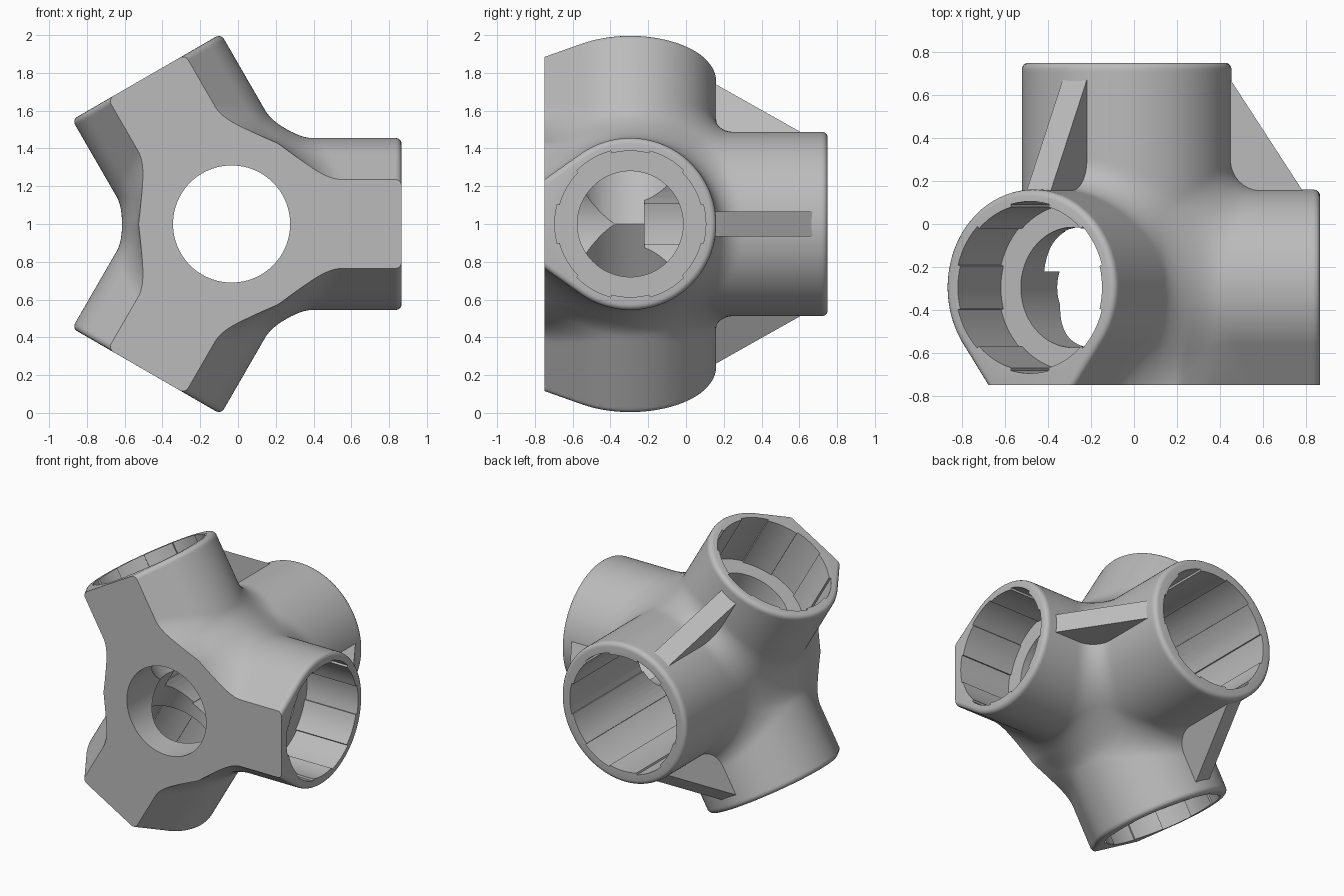
import bpy, bmesh
from math import cos, sin, pi, hypot, atan2, sqrt, radians
from mathutils import Matrix, Vector

if "Cube" in bpy.data.objects:
    bpy.data.objects.remove(bpy.data.objects["Cube"])

HUB = Vector((-0.034, -0.295, 1.0))
ARM_R, ARM_LEN = 0.455, 0.90
BACK_R, BACK_LEN = 0.4875, 1.045
FRONT = -0.75
SLOPE = radians(54.7)      # where the round arm turns into its sloped front
BLEND, ROUND = 0.14, 0.03
Y = Vector((0, 1, 0))
ARMS = [Vector((cos(a), 0, sin(a))) for a in (0, 2 * pi / 3, 4 * pi / 3)]


def frame(x, z):
    """Matrix at the hub with the given local x and z axes."""
    m = Matrix((x, z.cross(x), z)).transposed().to_4x4()
    m.translation = HUB
    return m


ARM_FRAMES = [frame(-Y, d) for d in ARMS]
BACK_FRAME = frame(Vector((1, 0, 0)), Y)


def prism(name, pts, z0, z1, matrix):
    bm = bmesh.new()
    low = [bm.verts.new((x, y, z0)) for x, y in pts]
    high = [bm.verts.new((x, y, z1)) for x, y in pts]
    n = len(pts)
    bm.faces.new(low[::-1])
    bm.faces.new(high)
    for i in range(n):
        j = (i + 1) % n
        bm.faces.new((low[i], low[j], high[j], high[i]))
    bmesh.ops.recalc_face_normals(bm, faces=bm.faces[:])
    bm.transform(matrix)
    me = bpy.data.meshes.new(name)
    bm.to_mesh(me)
    bm.free()
    ob = bpy.data.objects.new(name, me)
    bpy.context.collection.objects.link(ob)
    return ob


def circle(r, n=96):
    return [(r * cos(2 * pi * i / n), r * sin(2 * pi * i / n)) for i in range(n)]


def teardrop(r, n=64):
    arc = [SLOPE + (2 * pi - 2 * SLOPE) * i / n for i in range(n + 1)]
    return [(r * cos(a), r * sin(a)) for a in arc] + [(r / cos(SLOPE), 0)]


def ribbed(r, sectors=12, sub=6):
    """Circle whose alternate sectors are raised as shallow grip pads."""
    pts = []
    for s in range(sectors):
        rr = r - 0.013 * (s % 2)
        for k in range(sub + 1):
            a = 2 * pi / sectors * (s - 0.5 + k / sub)
            pts.append((rr * cos(a), rr * sin(a)))
    return pts


def apply(ob, kind, **settings):
    mod = ob.modifiers.new(kind.title(), kind)
    for key, value in settings.items():
        setattr(mod, key, value)
    bpy.ops.object.select_all(action='DESELECT')
    bpy.context.view_layer.objects.active = ob
    ob.select_set(True)
    bpy.ops.object.modifier_apply(modifier=mod.name)


def combine(ob, other, operation):
    apply(ob, 'BOOLEAN', operation=operation, solver='EXACT', object=other)
    bpy.data.objects.remove(other)


def field(p):
    """Rounded union of the three arms and the back tube; zero on the skin."""
    q = p - HUB
    ds = [hypot(q.x, q.z) - BACK_R]
    for d in ARMS:
        t = q.x * d.x + q.z * d.z
        w = abs(q.z * d.x - q.x * d.z)
        u = -q.y
        if atan2(w, u) < SLOPE:
            r = u * cos(SLOPE) + w * sin(SLOPE)
        else:
            r = hypot(u, w)
        ds.append((hypot(r, t) if t < 0 else r) - ARM_R)
    total = sum(max(BLEND - v, 0) ** 2 for v in ds)
    return max(BLEND, min(ds)) - sqrt(total)


def cut(bm, point, normal):
    """Trim the body by a plane and close it with one flat face."""
    bmesh.ops.bisect_plane(bm, geom=bm.verts[:] + bm.edges[:] + bm.faces[:], dist=1e-5,
                           plane_co=point, plane_no=normal, clear_outer=True)
    rim = list({v for e in bm.edges if e.is_boundary for v in e.verts})
    bmesh.ops.remove_doubles(bm, verts=rim, dist=0.002)
    edges = [e for e in bm.edges if e.is_boundary]
    return bmesh.ops.edgeloop_fill(bm, edges=edges)["faces"][0]


def rounded_end(bm, d, length, radius, steps=4):
    cap = cut(bm, HUB + d * (length - ROUND), d)
    base = [(v.co - HUB) - d * (v.co - HUB).dot(d) for v in cap.verts]
    for i in range(1, steps + 1):
        a = pi / 2 * i / steps
        cap = bmesh.ops.extrude_discrete_faces(bm, faces=[cap])["faces"][0]
        scale = 1 - ROUND * (1 - cos(a)) / radius
        level = d * (length - ROUND + ROUND * sin(a))
        for v in cap.verts:
            side = min(base, key=lambda b: (b - flat(v.co, d) / last).length_squared) if i > 1 else flat(v.co, d)
            v.co = HUB + side * scale + level
        last = scale


def flat(co, d):
    q = co - HUB
    return q - d * q.dot(d)


# Rough body: back tube and three arms, made slightly too long
body = prism("connector_body", circle(BACK_R), -0.8, BACK_LEN + 0.12, BACK_FRAME)
for m in ARM_FRAMES:
    combine(body, prism("arm", teardrop(ARM_R), -0.05, ARM_LEN + 0.12, m), 'UNION')
apply(body, 'REMESH', mode='VOXEL', voxel_size=0.021)

# Pull the skin onto the blended shape, so the tubes flow into each other
bm = bmesh.new()
bm.from_mesh(body.data)
EPS = 1e-4
STEPS = [Vector((EPS, 0, 0)), Vector((0, EPS, 0)), Vector((0, 0, EPS))]
for v in bm.verts:
    for _ in range(4):
        f = field(v.co)
        if abs(f) < 1e-4 or abs(f) > 0.15:
            break
        g = Vector([(field(v.co + s) - f) / EPS for s in STEPS])
        v.co -= g * (f / max(g.length_squared, 0.2))
bmesh.ops.triangulate(bm, faces=bm.faces[:])

# Rounded tube ends and the flat front
for d in ARMS:
    rounded_end(bm, d, ARM_LEN, ARM_R)
rounded_end(bm, Y, BACK_LEN, BACK_R)
cut(bm, Vector((0, FRONT, 0)), -Y)
bmesh.ops.recalc_face_normals(bm, faces=bm.faces[:])
bm.to_mesh(body.data)
bm.free()

# Gusset webs between each arm and the back tube
web = [(0.867, 0.375), (0.44, 1.032), (0.3, 0.9), (0.3, 0.375)]
for d in ARMS:
    combine(body, prism("gusset", web, -0.065, 0.065, frame(d, d.cross(Y))), 'UNION')

# Sockets with grip pads, and the narrower passages behind them
for m in ARM_FRAMES:
    combine(body, prism("arm_socket", ribbed(0.40), 0.5, 1.2, m), 'DIFFERENCE')
    combine(body, prism("arm_passage", circle(0.28), 0.0, 0.6, m), 'DIFFERENCE')
combine(body, prism("back_socket", ribbed(0.417), 0.075, 1.3, BACK_FRAME), 'DIFFERENCE')
combine(body, prism("front_hole", circle(0.31), -0.7, 0.2, BACK_FRAME), 'DIFFERENCE')

# Single grey finish
grey = bpy.data.materials.new("plain_grey")
grey.use_nodes = True
grey.diffuse_color = (0.5, 0.5, 0.5, 1)
grey.node_tree.nodes["Principled BSDF"].inputs["Base Color"].default_value = (0.5, 0.5, 0.5, 1)
body.data.materials.clear()
body.data.materials.append(grey)
for p in body.data.polygons:
    p.material_index = 0
bpy.ops.object.select_all(action='DESELECT')
bpy.context.view_layer.objects.active = body
body.select_set(True)
bpy.ops.object.shade_smooth_by_angle(angle=radians(30))
